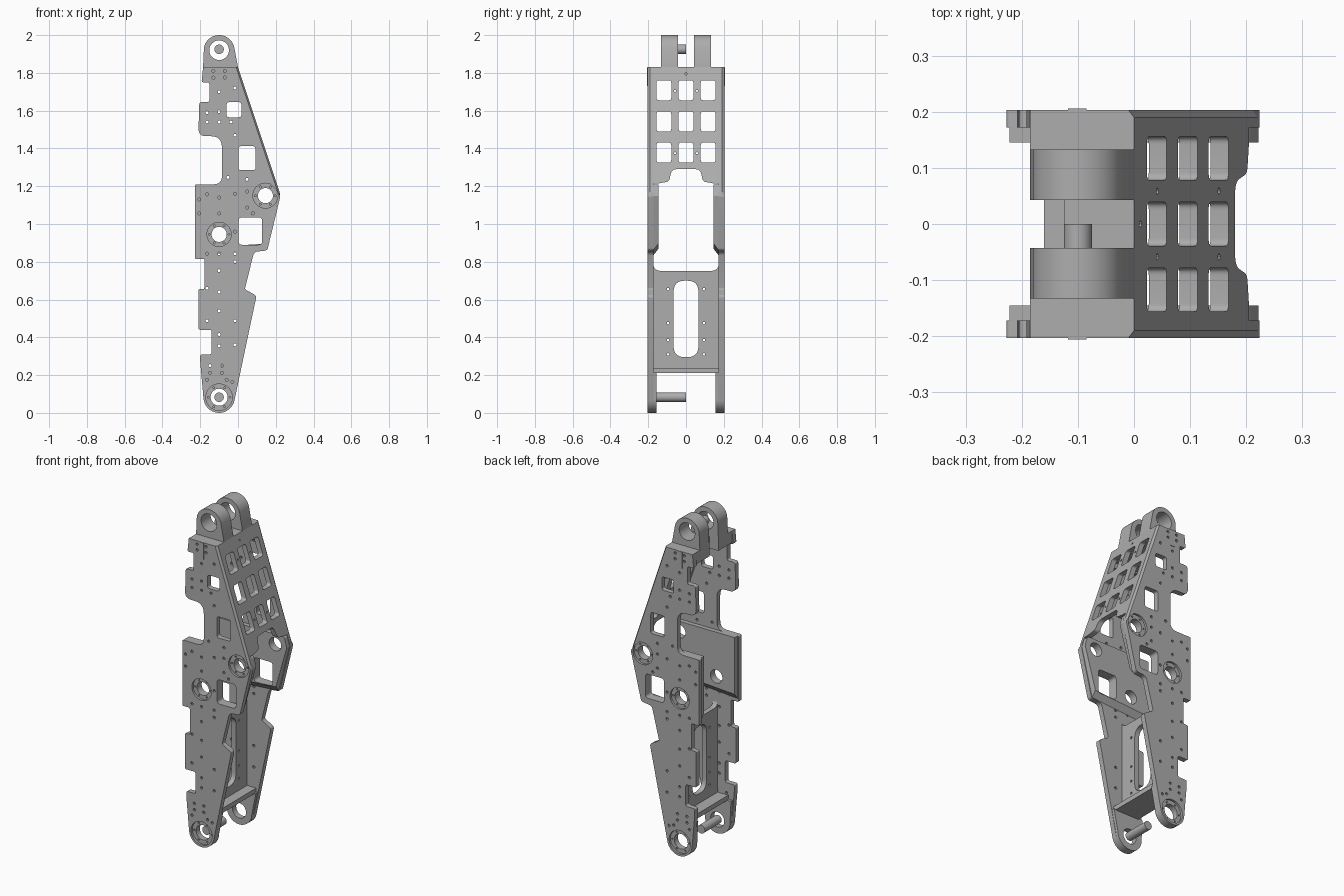
import bpy, bmesh, math
from mathutils import Vector

if "Cube" in bpy.data.objects:
    bpy.data.objects.remove(bpy.data.objects["Cube"])

metal = bpy.data.materials.new("machined grey metal")
metal.diffuse_color = (0.42, 0.42, 0.42, 1)
metal.use_nodes = True
metal.node_tree.nodes["Principled BSDF"].inputs["Base Color"].default_value = metal.diffuse_color


def arc(cx, cz, r, a0, a1, n):
    return [(cx + r * math.cos(math.radians(a0 + (a1 - a0) * i / n)),
             cz + r * math.sin(math.radians(a0 + (a1 - a0) * i / n))) for i in range(n + 1)]


def disc(x, z, r, n=32):
    return arc(x, z, r, 0, 360, n)[:-1]


def fillet(points, default=0.0):
    """Round the corners of a polygon; each point may carry its own radius."""
    out = []
    for i, p in enumerate(points):
        r = p[2] if len(p) > 2 else default
        c = Vector(p[:2])
        a = Vector(points[i - 1][:2]) - c
        b = Vector(points[(i + 1) % len(points)][:2]) - c
        if r == 0 or min(a.length, b.length) < 1e-6:
            out.append(tuple(c))
            continue
        half = a.angle(b) / 2
        d = min(r / math.tan(half), a.length * 0.49, b.length * 0.49)
        p0, p1 = c + a.normalized() * d, c + b.normalized() * d
        for k in range(7):
            t = k / 6
            out.append(tuple(p0 * (1 - t) ** 2 + c * 2 * t * (1 - t) + p1 * t * t))
    return out


def rect(x0, x1, z0, z1, r):
    return fillet([(x0, z0), (x1, z0), (x1, z1), (x0, z1)], r)


def finish(name, bm):
    bmesh.ops.recalc_face_normals(bm, faces=bm.faces)
    me = bpy.data.meshes.new(name)
    bm.to_mesh(me)
    bm.free()
    me.materials.append(metal)
    ob = bpy.data.objects.new(name, me)
    bpy.context.collection.objects.link(ob)
    bpy.ops.object.select_all(action='DESELECT')
    bpy.context.view_layer.objects.active = ob
    ob.select_set(True)
    bpy.ops.object.shade_smooth_by_angle(angle=math.radians(30))
    return ob


def sheet(name, outline, holes, a, b, place):
    """Extrude an outline with holes from depth a to b, then place each point."""
    cu = bpy.data.curves.new(name, 'CURVE')
    cu.dimensions, cu.fill_mode, cu.extrude = '2D', 'BOTH', 1.0
    for loop in [outline] + holes:
        sp = cu.splines.new('POLY')
        sp.points.add(len(loop) - 1)
        for q, p in zip(sp.points, loop):
            q.co = (p[0], p[1], 0, 1)
        sp.use_cyclic_u = True
    tmp = bpy.data.objects.new(name + "_profile", cu)
    bpy.context.collection.objects.link(tmp)
    dg = bpy.context.evaluated_depsgraph_get()
    me = bpy.data.meshes.new_from_object(tmp.evaluated_get(dg))
    bm = bmesh.new()
    bm.from_mesh(me)
    bpy.data.objects.remove(tmp)
    bpy.data.curves.remove(cu)
    bpy.data.meshes.remove(me)
    bmesh.ops.remove_doubles(bm, verts=bm.verts, dist=1e-5)
    for v in bm.verts:
        v.co = place(v.co.x, v.co.y, a if v.co.z < 0 else b)
    return finish(name, bm)


def box(name, x0, x1, y0, y1, z0, z1):
    bm = bmesh.new()
    bmesh.ops.create_cube(bm, size=1)
    for v in bm.verts:
        v.co = (x1 if v.co.x > 0 else x0, y1 if v.co.y > 0 else y0, z1 if v.co.z > 0 else z0)
    return finish(name, bm)


def slope_x(z):
    return (1.83 - z) / 3      # the slanted front line of the side plates


# Side plate outline (x, z, corner radius)
plate = fillet([
    (-0.20, 0.27, 0.02), (-0.20, 0.31, 0.01), (-0.14, 0.31, 0.012), (-0.14, 0.44, 0.012),
    (-0.21, 0.44, 0.01), (-0.21, 0.655, 0.01), (-0.178, 0.655, 0.01), (-0.178, 0.815, 0.008),
    (-0.227, 0.815, 0.005), (-0.227, 1.21, 0.008), (-0.085, 1.21, 0.045), (-0.085, 1.465, 0.06),
    (-0.21, 1.465, 0.04), (-0.205, 1.645, 0.015), (-0.152, 1.645, 0.01), (-0.152, 1.75, 0.01),
    (-0.193, 1.75, 0.01), (-0.185, 1.83), (0, 1.83), (0.22, 1.17, 0.02),
    (0.224, 1.145, 0.02), (0.155, 0.86, 0.02), (0.085, 0.852, 0.03), (0.036, 0.655, 0.012),
    (0.098, 0.62, 0.02)] + arc(-0.1, 0.083, 0.083, -12, -175, 20))
windows = [rect(-0.06, 0.018, 1.565, 1.645, 0.015), rect(0.002, 0.093, 1.285, 1.412, 0.015),
           rect(0.003, 0.128, 0.89, 1.035, 0.02)]

# Screw holes, grouped by column: x -> heights
columns = {-0.10: (1.70, 1.595, 1.54, 1.14, 1.056, 0.843, 0.753, 0.64, 0.54, 0.415, 0.355),
           -0.164: (1.59, 1.54, 1.157, 0.843, 0.66, 0.488, 0.175),
           -0.016: (1.72, 1.47, 1.16, 0.96, 0.843, 0.80, 0.488, 0.36),
           -0.206: (1.13, 1.056), 0.048: (1.236, 1.172, 1.087),
           -0.148: (0.25, 0.212), -0.085: (0.25, 0.212), -0.06: (0.175,),
           -0.03: (0.164,), -0.053: (1.247,), -0.037: (1.54,), 0.079: (1.056,),
           -0.13: (1.81, 1.775), -0.07: (1.81, 1.775)}
screws = [disc(x, z, 0.008, 10) for x, zs in columns.items() for z in zs]

# Bearing seats: x, z, recess radius, bore radius
seats = [(0.145, 1.15, 0.066, 0.04), (-0.10, 0.945, 0.064, 0.04), (-0.10, 0.083, 0.07, 0.045)]
bores = [disc(x, z, r) for x, z, R, r in seats]
recesses = [disc(x, z, R) for x, z, R, r in seats]
bolts = [disc(*p, 0.005, 8) for x, z, R, r in seats for p in disc(x, z, (R + r) / 2, 6)]

pad = fillet([(-0.222, 0.835), (0.15, 0.862), (0.222, 1.148), (0.205, 1.21, 0.02), (-0.222, 1.21)])
foot = arc(-0.1, 0.083, 0.083, 0, -180, 20) + [(-0.19, 0.215), (0.01, 0.215)]
lug = [(0.0, 1.76), (0.0, 1.83)] + arc(-0.1, 1.918, 0.082, 12, 168, 24) + [(-0.185, 1.83), (-0.185, 1.76)]

for s, side in ((-1, "front"), (1, "back")):
    def flat(x, z, w):
        return (x, s * w, z)

    def skin_edge(x, z, w):      # chamfer along the slanted edge
        on_edge = w > 0.2 and z > 1.16 and abs(x - slope_x(z)) < 0.003
        return (x - 0.01 if on_edge else x, s * w, z)

    def pad_edge(x, z, w):       # sloped underside
        return (x, s * w, z + 0.035 if w < 0.15 and z < 0.87 else z)

    sheet(side + "_plate_skin", plate, windows + screws + recesses, 0.190, 0.203, skin_edge)
    sheet(side + "_plate_core", plate, windows + screws + bores + bolts, 0.172, 0.190, flat)
    sheet(side + "_joint_pad", pad, windows[2:] + bores[:2], 0.145, 0.172, pad_edge)
    sheet(side + "_foot_pad", foot, bores[2:], 0.155, 0.172, flat)
    sheet(side + "_top_lug", lug, [disc(-0.1, 1.92, 0.052)], 0.043, 0.133, flat)
    box(side + "_top_shoulder", -0.185, 0.0, min(s * 0.133, s * 0.173), max(s * 0.133, s * 0.173), 1.76, 1.83)
    # Slotted tab on the outside of the shoulder
    box(side + "_shoulder_tab", -0.118, -0.085, min(s * 0.2, s * 0.206), max(s * 0.2, s * 0.206), 1.73, 1.829)

# Centre of the top block
box("top_bridge", -0.125, 0.0, -0.043, 0.043, 1.76, 1.83)

# Slanted cover with nine windows
half = [(0.174, 1.83), (0.174, 1.215), (0.145, 1.215, 0.01), (0.09, 1.225, 0.02), (0.075, 1.29, 0.03)]
cover = fillet(half + [(-p[0],) + p[1:] for p in reversed(half)])
grid = [rect(y - 0.039, y + 0.039, z - 0.053, z + 0.053, 0.014)
        for y in (-0.117, 0, 0.117) for z in (1.708, 1.543, 1.378)]
dots = [disc(y, z, 0.006, 8) for y in (-0.0585, 0.0585) for z in (1.705, 1.375)] + [disc(0, 1.795, 0.006, 8)]
sheet("slanted_cover", cover, grid + dots, 0, 0.032, lambda y, z, w: (slope_x(z) - w, y, z))

# Lower web with long slot, and its floor
half = [(0.175, 0.22), (0.175, 0.83), (0.172, 0.752, 0.05)]
web = fillet(half + [(-p[0],) + p[1:] for p in reversed(half)])
web_holes = [disc(y, z, 0.007, 10) for y in (-0.095, 0.095) for z in (0.655, 0.475, 0.385, 0.31)]
sheet("lower_web", web, [rect(-0.066, 0.066, 0.295, 0.70, 0.06)] + web_holes, -0.09, -0.06,
      lambda y, z, w: (w, y, z))
box("lower_floor", -0.16, 0.0, -0.175, 0.175, 0.21, 0.238)

# Pivot pins
sheet("bottom_pin", disc(-0.1, 0.083, 0.025), [], -0.16, 0.0, lambda x, z, w: (x, w, z))
sheet("top_pin", disc(-0.1, 1.925, 0.025), [], -0.043, 0.0, lambda x, z, w: (x, w, z))
